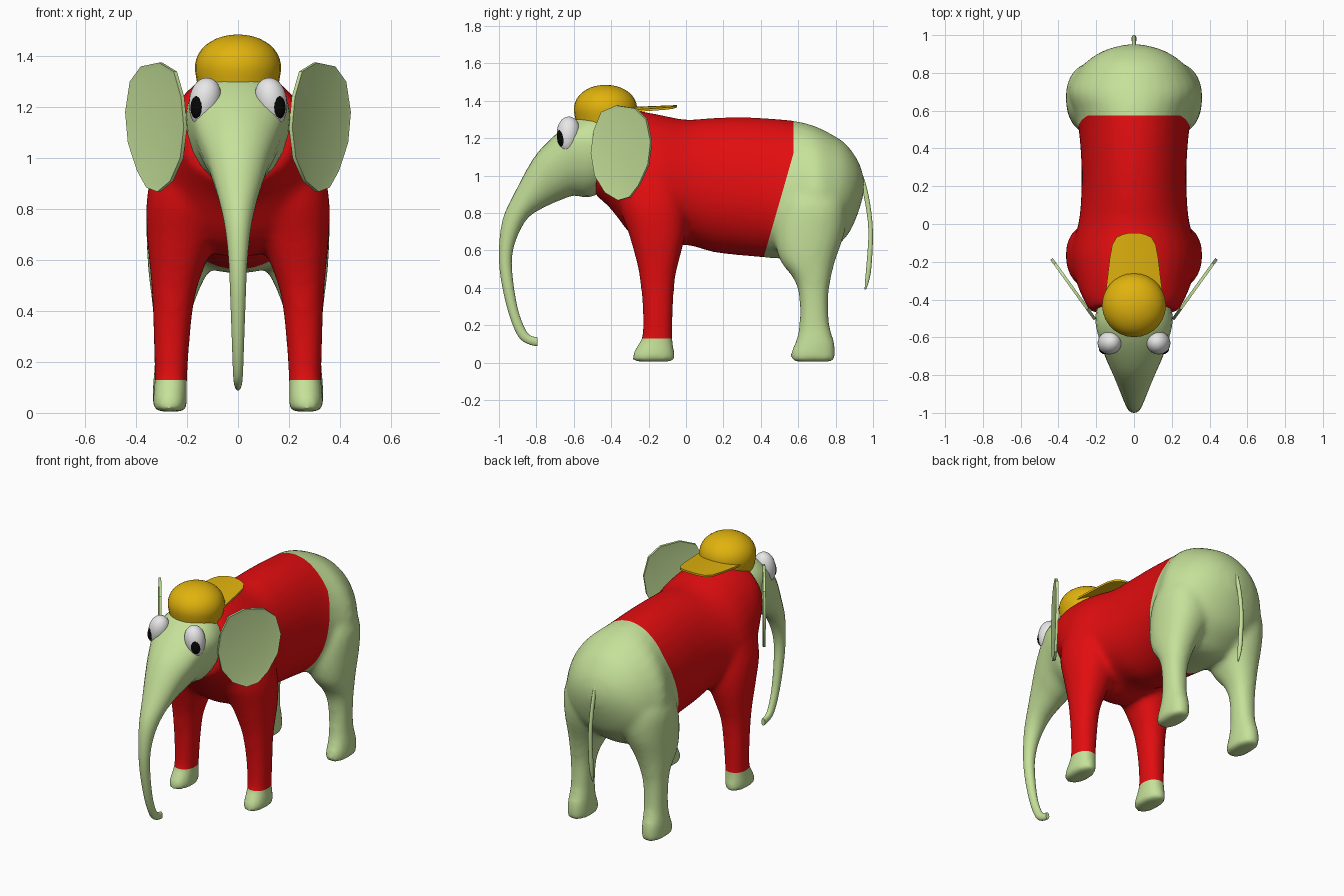
import bpy, bmesh, math
from mathutils import Vector, Matrix

if "Cube" in bpy.data.objects:
    bpy.data.objects.remove(bpy.data.objects["Cube"])


def material(name, rgb):
    m = bpy.data.materials.new(name)
    m.diffuse_color = (*rgb, 1)
    m.use_nodes = True
    m.node_tree.nodes["Principled BSDF"].inputs["Base Color"].default_value = m.diffuse_color
    return m


GREEN = material("pale_green", (0.56, 0.75, 0.32))
RED = material("red_cloth", (0.76, 0.004, 0.005))
YELLOW = material("golden_yellow", (0.75, 0.45, 0.004))
WHITE = material("eye_white", (0.80, 0.80, 0.80))
BLACK = material("pupil_black", (0.002, 0.002, 0.002))


def smooth_rows(rows, n=3):
    """Catmull-Rom interpolation through a table of section rows."""
    out = []
    for i in range(len(rows) - 1):
        a, b, c, d = (rows[max(i - 1, 0)], rows[i], rows[i + 1],
                      rows[min(i + 2, len(rows) - 1)])
        for k in range(n):
            t = k / n
            out.append([0.5 * (2 * q + (r - p) * t + (2 * p - 5 * q + 4 * r - s) * t * t
                               + (3 * q - p - 3 * r + s) * t ** 3)
                        for p, q, r, s in zip(a, b, c, d)])
    return out + [list(rows[-1])]


def loft(bm, rings):
    """Skin closed rings of points and cap both ends."""
    vs = [[bm.verts.new(p) for p in ring] for ring in rings]
    n = len(vs[0])
    for a, b in zip(vs, vs[1:]):
        for i in range(n):
            j = (i + 1) % n
            bm.faces.new((a[i], a[j], b[j], b[i]))
    bm.faces.new(vs[0])
    bm.faces.new(vs[-1])


def upright_ring(row, n=24):
    """Section spanned between a top and a bottom point, widest at fraction c."""
    yt, zt, yb, zb, w, c = row
    pts = []
    for i in range(n):
        a = 2 * math.pi * i / n
        s = math.sin(a)
        f = c + s * ((1 - c) if s > 0 else c)
        pts.append((w * math.cos(a), yb + (yt - yb) * f, zb + (zt - zb) * f))
    return pts


def flat_ring(row, side=1, n=24, p=1.0):
    """Horizontal section from y and x limits."""
    z, y0, y1, x0, x1 = row
    pts = []
    for i in range(n):
        a = 2 * math.pi * i / n
        c, s = math.cos(a), math.sin(a)
        c, s = math.copysign(abs(c) ** p, c), math.copysign(abs(s) ** p, s)
        pts.append((side * ((x0 + x1) / 2 + (x1 - x0) / 2 * c),
                    (y0 + y1) / 2 + (y1 - y0) / 2 * s, z))
    return pts


def make(name, bm, *mats, angle=40):
    bmesh.ops.recalc_face_normals(bm, faces=bm.faces)
    me = bpy.data.meshes.new(name)
    bm.to_mesh(me)
    bm.free()
    ob = bpy.data.objects.new(name, me)
    bpy.context.collection.objects.link(ob)
    for m in mats:
        me.materials.append(m)
    bpy.ops.object.select_all(action='DESELECT')
    ob.select_set(True)
    bpy.context.view_layer.objects.active = ob
    bpy.ops.object.shade_smooth_by_angle(angle=math.radians(angle))
    return ob


# Torso and four legs, fused into one skin
TORSO = [(.952, .98, .95, .90, .04, .5), (.925, 1.07, .92, .80, .15, .5),
         (.86, 1.165, .87, .69, .245, .45), (.79, 1.215, .79, .61, .31, .42),
         (.69, 1.265, .69, .55, .35, .42), (.57, 1.295, .52, .555, .30, .42),
         (.35, 1.312, .33, .57, .28, .45), (.15, 1.31, .15, .59, .28, .45),
         (0, 1.30, 0, .63, .295, .45), (-.15, 1.328, -.15, .61, .335, .42),
         (-.28, 1.35, -.28, .67, .315, .43), (-.37, 1.345, -.40, .82, .275, .48),
         (-.43, 1.335, -.49, .90, .235, .53)]
HIND = [(.005, .56, .80, .20, .335), (.06, .56, .80, .20, .335), (.11, .585, .795, .20, .335),
        (.2, .605, .768, .20, .328), (.35, .605, .762, .19, .332), (.45, .575, .775, .165, .34),
        (.55, .50, .80, .12, .352), (.7, .47, .85, .05, .36), (.85, .50, .86, .02, .355),
        (1.0, .56, .82, .04, .29)]
FORE = [(.005, -.29, -.06, .20, .335), (.05, -.285, -.06, .20, .335), (.1, -.255, -.068, .20, .33),
        (.15, -.233, -.072, .198, .328), (.3, -.233, -.068, .188, .332), (.45, -.248, -.058, .17, .337),
        (.55, -.267, -.035, .14, .345), (.7, -.31, .0, .08, .358), (.85, -.36, .01, .0, .358),
        (1.05, -.36, -.02, .0, .31), (1.2, -.33, -.05, .0, .23)]
bm = bmesh.new()
loft(bm, [upright_ring(r, 32) for r in smooth_rows(TORSO)])
for rows in (HIND, FORE):
    for side in (1, -1):
        loft(bm, [flat_ring(r, side, p=.9) for r in smooth_rows(rows)])
body = make("body", bm)
rm = body.modifiers.new("fuse", 'REMESH')
rm.mode = 'VOXEL'
rm.voxel_size = 0.016
sm = body.modifiers.new("soften", 'SMOOTH')
sm.factor = 0.5
sm.iterations = 14
dg = bpy.context.evaluated_depsgraph_get()
skin = bpy.data.meshes.new_from_object(body.evaluated_get(dg))
body.modifiers.clear()
body.data = skin
skin.materials.clear()
skin.materials.append(GREEN)
skin.materials.append(RED)

# Jumper: cut clean hems, then colour everything inside them red
HEM_Y, KINK_Z, SLOPE, CUFF_Z = 0.575, 1.12, 0.287, 0.13
bm = bmesh.new()
bm.from_mesh(skin)
for co, no in (((0, HEM_Y, 0), (0, 1, 0)), ((0, HEM_Y, KINK_Z), (0, 1, -SLOPE)),
               ((0, 0, CUFF_Z), (0, 0, 1))):
    bmesh.ops.bisect_plane(bm, geom=bm.verts[:] + bm.edges[:] + bm.faces[:],
                           dist=1e-5, plane_co=co, plane_no=no)
for f in bm.faces:
    c = f.calc_center_median()
    hem = min(HEM_Y, HEM_Y + (c.z - KINK_Z) * SLOPE)
    f.material_index = 1 if c.y < hem and c.z > CUFF_Z else 0
    f.smooth = True
bm.to_mesh(skin)
bm.free()

# Head tapering into the trunk
HEAD = [(-.40, 1.325, -.43, .92, .19, .6), (-.5, 1.34, -.52, .885, .205, .62),
        (-.61, 1.288, -.60, .893, .185, .7), (-.73, 1.19, -.67, .87, .15, .65),
        (-.82, 1.085, -.74, .84, .115, .6), (-.92, .90, -.84, .78, .075, .5),
        (-.98, .765, -.90, .68, .05, .5), (-1, .60, -.93, .57, .036, .5),
        (-.99, .45, -.925, .44, .03, .5), (-.95, .27, -.9, .29, .024, .5),
        (-.90, .145, -.865, .19, .02, .5), (-.85, .102, -.835, .147, .017, .5),
        (-.795, .088, -.795, .135, .013, .5)]
bm = bmesh.new()
loft(bm, [upright_ring(r) for r in smooth_rows(HEAD)])
make("head_and_trunk", bm, GREEN, angle=60)

# Tail
TAIL = [(1.05, .905, .925, -.009, .009), (.97, .93, .958, -.011, .011), (.85, .958, .985, -.012, .012),
        (.70, .975, 1.0, -.013, .013), (.52, .964, .993, -.014, .014), (.44, .957, .98, -.01, .01),
        (.39, .955, .962, -.003, .003)]
bm = bmesh.new()
loft(bm, [flat_ring(r, n=10) for r in smooth_rows(TAIL)])
make("tail", bm, GREEN, angle=60)

# Ears: thin slanted plates with a recessed face
EAR = [(-.505, 1.12), (-.49, 1.24), (-.45, 1.34), (-.37, 1.375), (-.27, 1.36), (-.21, 1.30),
       (-.185, 1.18), (-.20, 1.06), (-.25, .95), (-.30, .885), (-.36, .868), (-.43, .91), (-.485, 1.0)]
for side, label in ((1, "right"), (-1, "left")):
    normal = Vector((side * 0.81, -0.58, 0))
    bm = bmesh.new()
    loft(bm, [[Vector((side * (.21 + (y + .5) * .72), y, z)) + normal * d for y, z in EAR]
              for d in (-.008, .008)])
    bmesh.ops.recalc_face_normals(bm, faces=bm.faces)
    caps = [f for f in bm.faces if len(f.verts) > 4]
    bmesh.ops.inset_individual(bm, faces=caps, thickness=.018, depth=-.003)
    make(label + "_ear", bm, GREEN, angle=30)


def ellipsoid(name, mat, matrix, radii, taper=0.0):
    bm = bmesh.new()
    bmesh.ops.create_uvsphere(bm, u_segments=24, v_segments=16, radius=1)
    for v in bm.verts:
        k = 1 + taper * v.co.z
        v.co = (v.co.x * k * radii[0], v.co.y * k * radii[1], v.co.z * radii[2])
    bm.transform(matrix)
    make(name, bm, mat, angle=80)


# Eyes with pupils looking forward and outward
for side, label in ((1, "right"), (-1, "left")):
    pose = (Matrix.Translation((side * .132, -.63, 1.22)) @ Matrix.Rotation(-side * .22, 4, 'Y')
            @ Matrix.Rotation(-.08, 4, 'X'))
    ellipsoid(label + "_eye", WHITE, pose, (.061, .061, .097), .14)
    look = Matrix.Rotation(side * .6, 4, 'Z') @ Matrix.Translation((0, -.028, -.012))
    ellipsoid(label + "_pupil", BLACK, pose @ look, (.035, .036, .062))

# Cap dome
DOME = [(1.27, .155), (1.32, .165), (1.365, .169), (1.41, .155), (1.445, .125), (1.47, .083),
        (1.482, .04), (1.485, .006)]
bm = bmesh.new()
loft(bm, [flat_ring((z, -.43 - r, -.43 + r, -r, r), n=28) for z, r in smooth_rows(DOME, 2)])
make("cap_dome", bm, YELLOW, angle=60)

# Cap brim, arched and pointing backwards
BRIM = [(-.36, .15), (-.28, .14), (-.18, .128), (-.11, .115), (-.07, .092), (-.055, .06), (-.047, .025)]
bm = bmesh.new()
sections = []
for y, w in BRIM:
    xs = [w * (i / 4 - 1) for i in range(9)]
    mid = [(x, y, 1.362 + (y + .28) * .04 - .8 * x * x) for x in xs]
    sections.append([(x, y, z + .006) for x, y, z in mid]
                    + [(x, y, z - .006) for x, y, z in reversed(mid)])
loft(bm, sections)
make("cap_brim", bm, YELLOW, angle=40)
